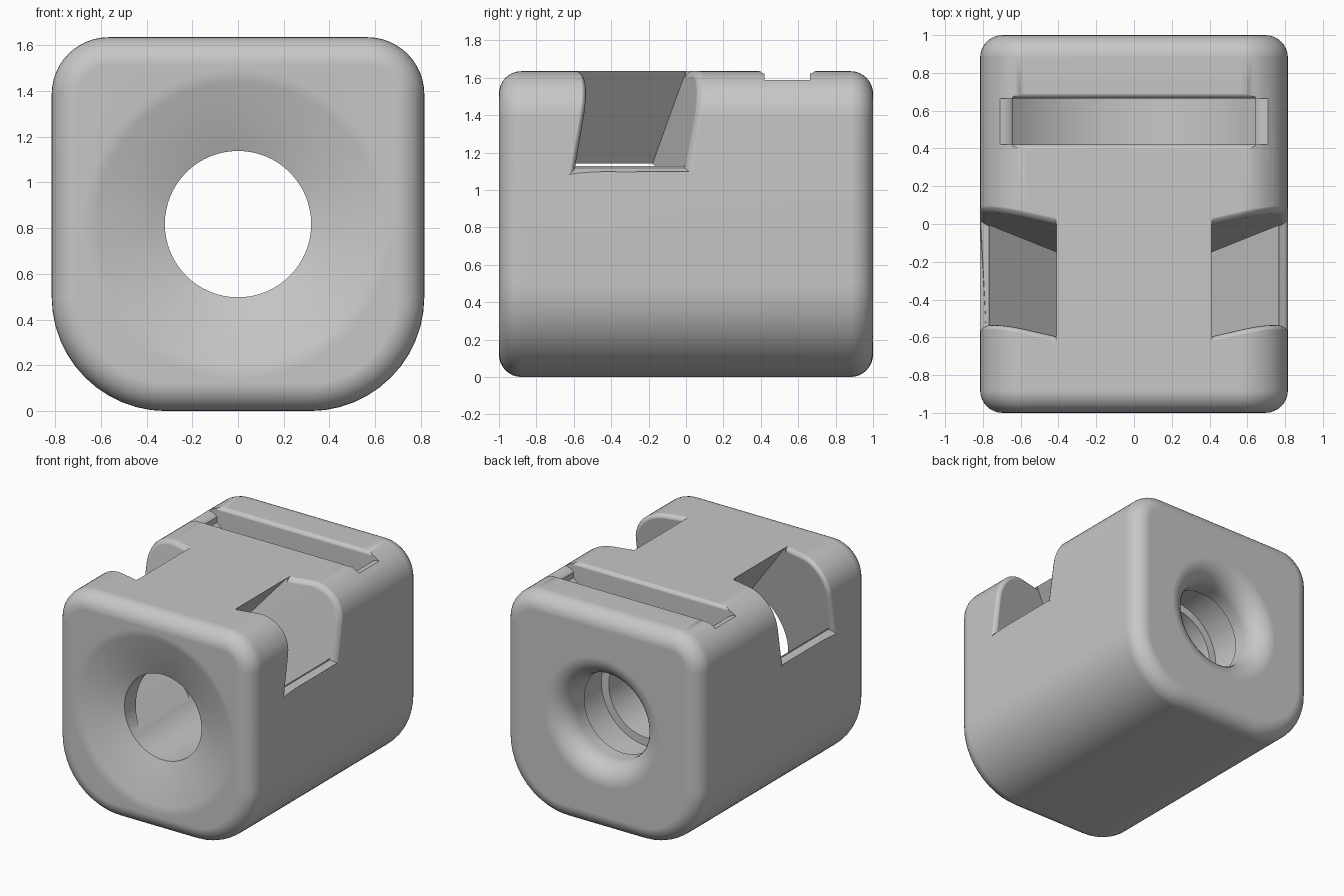
import bpy, bmesh
from math import sin, cos, pi, radians, sqrt

cube = bpy.data.objects.get("Cube")
if cube:
    bpy.data.objects.remove(cube, do_unlink=True)

W, H, R_TOP, R_BOT, AXIS_Z = 0.815, 1.635, 0.25, 0.5, 0.8175

grey = bpy.data.materials.new("plain grey")
grey.use_nodes = True
grey.diffuse_color = (0.57, 0.57, 0.57, 1)
grey.node_tree.nodes["Principled BSDF"].inputs["Base Color"].default_value = (0.57, 0.57, 0.57, 1)


def loft(name, rings):
    """Closed solid through equal-length rings of points."""
    bm = bmesh.new()
    rows = [[bm.verts.new(p) for p in ring] for ring in rings]
    n = len(rows[0])
    for a, b in zip(rows, rows[1:]):
        for i in range(n):
            j = (i + 1) % n
            bm.faces.new((a[i], a[j], b[j], b[i]))
    bm.faces.new(rows[0])
    bm.faces.new(rows[-1])
    bmesh.ops.recalc_face_normals(bm, faces=bm.faces)
    me = bpy.data.meshes.new(name)
    bm.to_mesh(me)
    bm.free()
    me.materials.append(grey)
    ob = bpy.data.objects.new(name, me)
    bpy.context.collection.objects.link(ob)
    return ob


def activate(ob):
    bpy.ops.object.select_all(action='DESELECT')
    ob.select_set(True)
    bpy.context.view_layer.objects.active = ob


def cut(ob, cutter):
    cutter.hide_render = True
    mod = ob.modifiers.new("cut", 'BOOLEAN')
    mod.operation, mod.solver, mod.object = 'DIFFERENCE', 'EXACT', cutter
    activate(ob)
    bpy.ops.object.modifier_apply(modifier=mod.name)
    bpy.data.objects.remove(cutter, do_unlink=True)


def section(inset, y, segs=12):
    """Rounded outline of the block, with larger bottom corners."""
    corners = [(1, R_BOT, R_BOT, -90), (1, H - R_TOP, R_TOP, 0),
               (-1, H - R_TOP, R_TOP, 90), (-1, R_BOT, R_BOT, 180)]
    pts = []
    for side, cz, r, start in corners:
        for k in range(segs + 1):
            a = radians(start + 90 * k / segs)
            pts.append((side * (W - r) + (r - inset) * cos(a), y, cz + (r - inset) * sin(a)))
    return pts


def lip(r, steps=6):
    """Depth and spread of a rounded rim, from above the surface downward."""
    levels = [(-0.06, r)]
    for k in range(steps + 1):
        a = pi / 2 * k / steps
        levels.append((r * (1 - cos(a)) - 0.003, r * (1 - sin(a)) - 0.002))
    return levels


# Rounded block
EDGE = 0.12
front = [(EDGE * (1 - sin(a)), -1 + EDGE * (1 - cos(a)))
         for a in [pi / 2 * k / 8 for k in range(9)]]
stations = front + [(i, -y) for i, y in reversed(front)]
block = loft("bored_block", [section(i, y) for i, y in stations])

# Bore with a front funnel, an inner chamber and a rounded back mouth
bore = [(-1.02, 0.76), (-1.003, 0.69), (-0.985, 0.62), (-0.96, 0.53),
        (-0.93, 0.43), (-0.89, 0.32), (0.46, 0.32), (0.4601, 0.38),
        (0.7499, 0.38), (0.75, 0.32)]
for k in range(9):
    a = pi / 2 * k / 8
    bore.append((0.84 + 0.16 * sin(a), 0.32 + 0.16 * (1 - cos(a))))
bore.append((1.05, 0.5))
SEG = 64
cut(block, loft("bore_cutter", [
    [(r * cos(2 * pi * k / SEG), y, AXIS_Z + r * sin(2 * pi * k / SEG)) for k in range(SEG)]
    for y, r in bore]))


# Slanted side slots running from the upper corners into the bore
def slot_back(x, z):
    return 0.23 * (x - 0.41) + 0.173 * (z - H)


LENGTH = 0.59
slot = [(-0.02, 1.116), (0.75, 2.046), (1.3, 1.65), (0.2, 0.572), (0, 0.81)]


def rim_path(h, e):
    """Path on the block side, from slot floor over the corner to the top."""
    pts = [(W - h, 1.115 - e)]
    for k in range(13):
        a = pi / 2 * k / 12
        pts.append((W - R_TOP + (R_TOP - h) * cos(a), H - R_TOP + (R_TOP - h) * sin(a)))
    return pts + [(0.412, H - h)]


rim = [(e, rim_path(h, e)) for h, e in lip(0.05)]
for side in (1, -1):
    cut(block, loft("slot_cutter", [
        [(side * x, slot_back(x, z) - d, z) for x, z in slot] for d in (0, LENGTH)]))
    rings = []
    for t in range(len(rim[0][1])):
        near = [(side * p[t][0], slot_back(*p[t]) - LENGTH - e, p[t][1]) for e, p in rim]
        far = [(side * p[t][0], slot_back(*p[t]) + e, p[t][1]) for e, p in rim]
        rings.append(near + far[::-1])
    cut(block, loft("slot_rim_cutter", rings))

# Strap groove across the top, with a hollow curved floor and rounded rims
HALF, Y0, Y1, R = 0.64, 0.42, 0.665, 0.9
xs = [HALF * (k / 12 - 1) for k in range(25)]
floor = [(x, 1.25 + R - sqrt(R * R - x * x)) for x in xs]
outline = floor + [(HALF, 1.8), (-HALF, 1.8)]
cut(block, loft("groove_cutter", [[(x, y, z) for x, z in outline] for y in (Y0, Y1)]))


def groove_rim(top, grow_x, grow_y):
    rings = []
    for h, e in lip(0.045):
        x, a, b = HALF - 0.001 + grow_x * e, Y0 + 0.001 - grow_y * e, Y1 - 0.001 + grow_y * e
        rings.append([(-x, a, top - h), (x, a, top - h), (x, b, top - h), (-x, b, top - h)])
    cut(block, loft("groove_rim_cutter", rings))


groove_rim(H, 0.6, 1)
groove_rim(1.585, 1.7, 0)

# Smooth shading with sharp edges kept
activate(block)
bpy.ops.object.shade_smooth_by_angle(angle=radians(32))
weighted = block.modifiers.new("even shading", 'WEIGHTED_NORMAL')
weighted.keep_sharp = True
